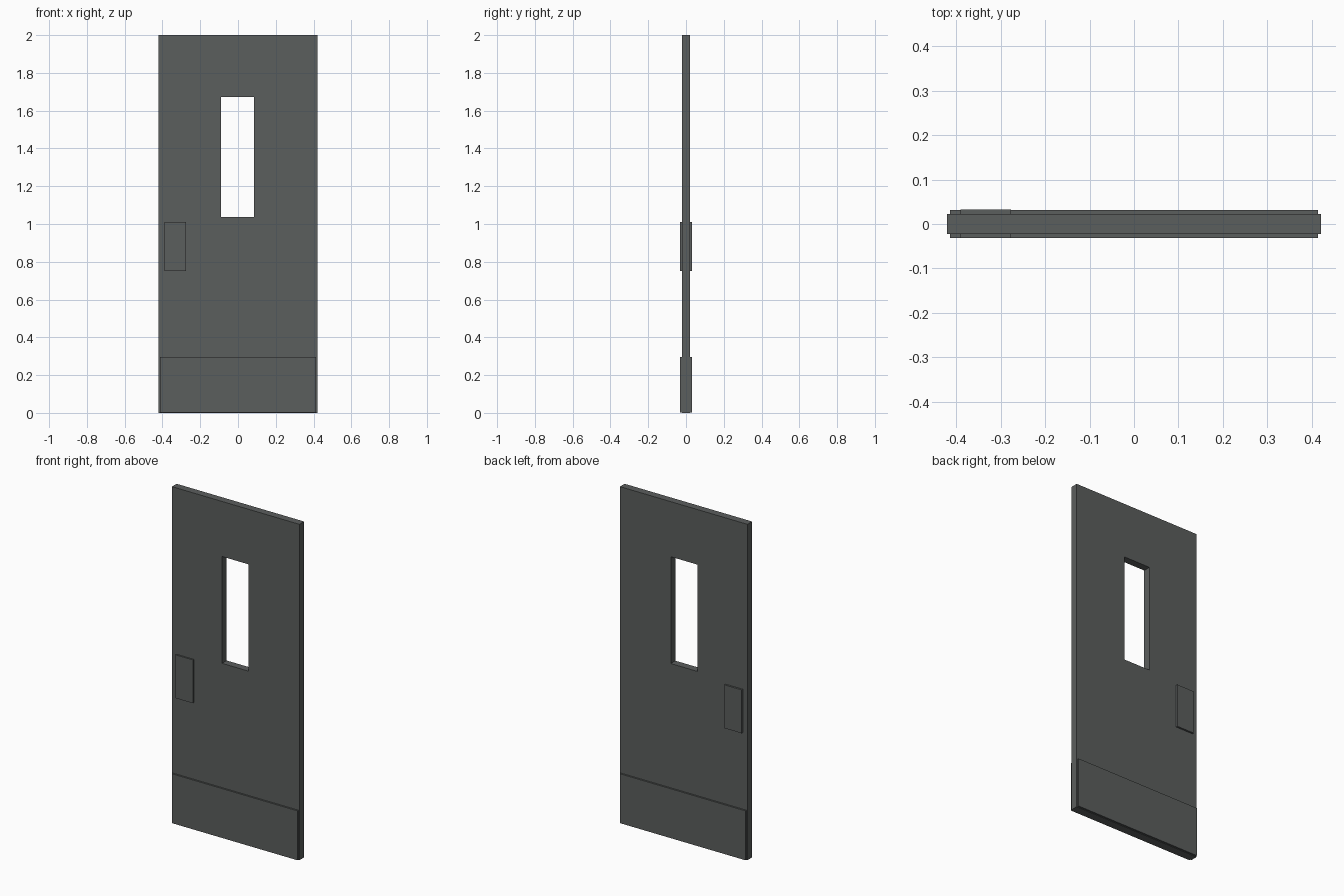
import bpy
import bmesh

cube = bpy.data.objects.get("Cube")
if cube:
    bpy.data.objects.remove(cube, do_unlink=True)

# One dark grey painted metal for the whole door
grey = bpy.data.materials.new("dark_grey")
grey.use_nodes = True
colour = (0.105, 0.112, 0.110, 1)
grey.diffuse_color = colour
grey.node_tree.nodes["Principled BSDF"].inputs["Base Color"].default_value = colour


def finish(name, bm):
    bmesh.ops.recalc_face_normals(bm, faces=bm.faces)
    mesh = bpy.data.meshes.new(name)
    bm.to_mesh(mesh)
    bm.free()
    mesh.materials.append(grey)
    obj = bpy.data.objects.new(name, mesh)
    bpy.context.collection.objects.link(obj)
    return obj


def box(name, low, high):
    bm = bmesh.new()
    bmesh.ops.create_cube(bm, size=1)
    for v in bm.verts:
        v.co = [l if c < 0 else h for c, l, h in zip(v.co, low, high)]
    return finish(name, bm)


def frame(name, outer, inner, front, back):
    """Slab with a rectangular opening; rectangles are x0, x1, z0, z1."""
    bm = bmesh.new()
    rings = []
    for (x0, x1, z0, z1), y in ((outer, front), (outer, back),
                                (inner, back), (inner, front)):
        corners = ((x0, z0), (x1, z0), (x1, z1), (x0, z1))
        rings.append([bm.verts.new((x, y, z)) for x, z in corners])
    for i, a in enumerate(rings):
        b = rings[(i + 1) % 4]
        for k in range(4):
            n = (k + 1) % 4
            bm.faces.new((a[k], a[n], b[n], b[k]))
    return finish(name, bm)


# Door slab with the window opening
FRONT, BACK = -0.022, 0.022
frame("door_panel", (-0.42, 0.42, 0, 2), (-0.09, 0.085, 1.036, 1.672), FRONT, BACK)

# Kick plates and push plates on both faces
for side, face, kick, push in (("front", FRONT, -0.032, -0.031),
                               ("back", BACK, 0.032, 0.033)):
    for part, x0, x1, z0, z1, y in (
            ("kick_plate", -0.414, 0.414, 0.002, 0.296, kick),
            ("push_plate", -0.39, -0.276, 0.752, 1.01, push)):
        box(f"{side}_{part}", (x0, min(face, y), z0), (x1, max(face, y), z1))
